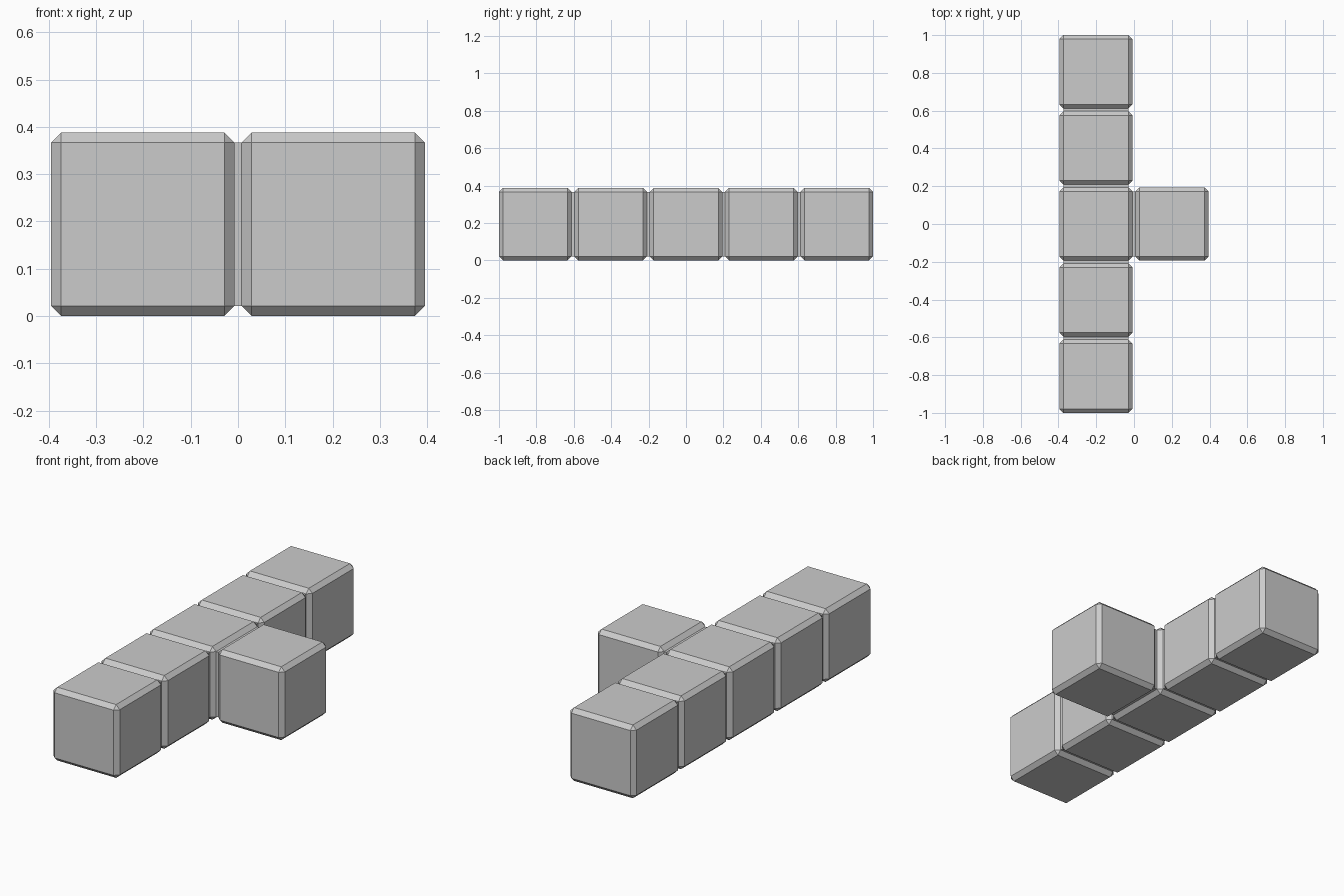
import bpy
import bmesh
from mathutils import Matrix, Vector

SIZE = 0.388      # edge of one block
PITCH = 0.403     # distance between block centres
CHAMFER = 0.0215  # width of the cut edges

cube = bpy.data.objects.get("Cube")
if cube:
    bpy.data.objects.remove(cube, do_unlink=True)

grey = bpy.data.materials.new("plain_grey")
grey.use_nodes = True
colour = (0.6, 0.6, 0.6, 1)
grey.diffuse_color = colour
grey.node_tree.nodes["Principled BSDF"].inputs["Base Color"].default_value = colour


def box(name, centre, size, chamfer=0):
    """Flat-shaded box, optionally with chamfered edges."""
    bm = bmesh.new()
    bmesh.ops.create_cube(bm, size=1, matrix=Matrix.Diagonal((*size, 1)))
    if chamfer:
        bmesh.ops.bevel(bm, geom=bm.edges[:], offset=chamfer, segments=1,
                        affect='EDGES', profile=0.5)
    mesh = bpy.data.meshes.new(name)
    bm.to_mesh(mesh)
    bm.free()
    mesh.materials.append(grey)
    obj = bpy.data.objects.new(name, mesh)
    obj.location = centre
    bpy.context.collection.objects.link(obj)
    return obj


def joint(name, a, b):
    """Thin plate filling the gap between two neighbouring blocks."""
    inner = SIZE - 2 * CHAMFER
    gap = PITCH - SIZE
    axis = b - a
    size = [gap if abs(d) > 0.01 else inner for d in axis]
    box(name, (a + b) / 2, size)


# Row of five blocks from front to back
row = [Vector((-PITCH / 2, i * PITCH, SIZE / 2)) for i in range(-2, 3)]
for i, centre in enumerate(row):
    box(f"row_block_{i + 1}", centre, (SIZE,) * 3, CHAMFER)
for i in range(len(row) - 1):
    joint(f"row_joint_{i + 1}", row[i], row[i + 1])

# Single block on the left side of the middle one
side = Vector((PITCH / 2, 0, SIZE / 2))
box("side_block", side, (SIZE,) * 3, CHAMFER)
joint("side_joint", row[2], side)
